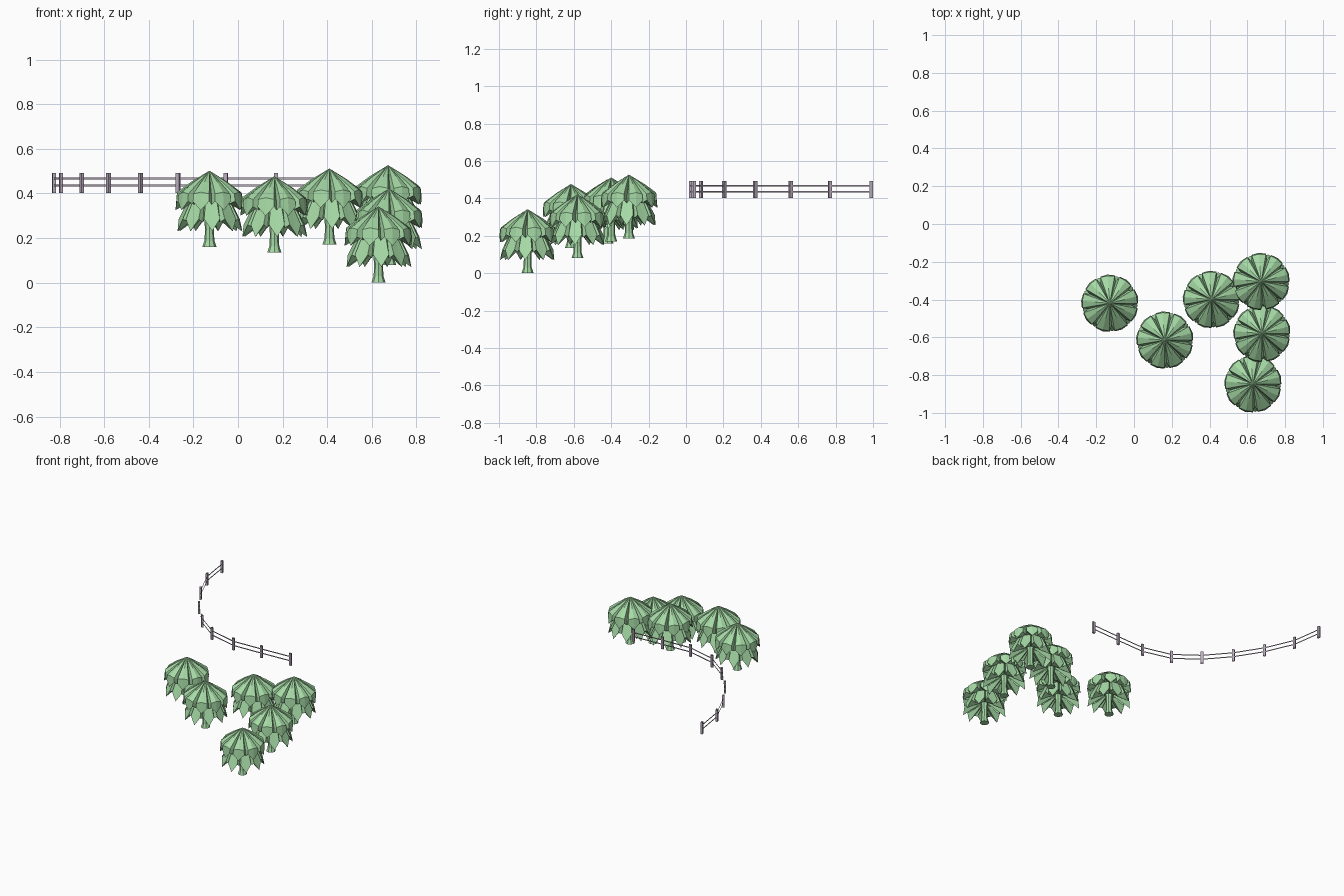
import bpy, bmesh, math
from mathutils import Vector

cube = bpy.data.objects.get("Cube")
if cube:
    bpy.data.objects.remove(cube, do_unlink=True)


def material(name, rgb):
    m = bpy.data.materials.new(name)
    m.use_nodes = True
    m.diffuse_color = (*rgb, 1)
    m.node_tree.nodes["Principled BSDF"].inputs["Base Color"].default_value = (*rgb, 1)
    return m


LEAF = material("leaf green", (0.38, 0.70, 0.38))
WOOD = material("mauve grey wood", (0.48, 0.40, 0.50))


def finish(name, bm, mat):
    mesh = bpy.data.meshes.new(name)
    bm.to_mesh(mesh)
    bm.free()
    mesh.materials.append(mat)
    obj = bpy.data.objects.new(name, mesh)
    bpy.context.collection.objects.link(obj)
    return obj


def loft(bm, rings):
    """Join neighbouring rings of equal size with quads."""
    for low, high in zip(rings, rings[1:]):
        n = len(low)
        for i in range(n):
            j = (i + 1) % n
            bm.faces.new((low[i], low[j], high[j], high[i]))


def petal_ring(bm, corner, tip, slit, petals, turn):
    """Ring of wide petals (corner, tip, corner) parted by narrow slits."""
    verts = []
    for i in range(petals):
        for part, (r, z) in ((0, corner), (0.37, tip), (0.74, corner), (0.87, slit)):
            a = math.tau * (i + part + turn) / petals
            verts.append(bm.verts.new((r * math.cos(a), r * math.sin(a), z)))
    return verts


def tier(bm, apex, rows, petals, turn):
    """Skirt of petals hanging from an apex, hollow underneath."""
    rings = [petal_ring(bm, *row, petals, turn) for row in rows]
    peak = bm.verts.new((0, 0, apex))
    top = rings[0]
    for i in range(len(top)):
        bm.faces.new((top[i], top[(i + 1) % len(top)], peak))
    loft(bm, rings[::-1])


def tree_mesh():
    bm = bmesh.new()
    # flared trunk
    rings = []
    for r, z in ((0.032, 0), (0.022, 0.03), (0.02, 0.08), (0.026, 0.16)):
        rings.append([bm.verts.new((r * math.cos(math.tau * i / 8),
                                    r * math.sin(math.tau * i / 8), z)) for i in range(8)])
    loft(bm, rings)
    bm.faces.new(rings[0][::-1])
    # lower skirt, then the crown
    inner = (0.03, 0.15)
    tier(bm, 0.29, [((0.10, 0.20), (0.105, 0.195), (0.09, 0.20)),
                    ((0.138, 0.125), (0.148, 0.07), (0.112, 0.11)),
                    (inner, inner, inner)], 9, 0.5)
    inner = (0.06, 0.22)
    tier(bm, 0.342, [((0.08, 0.287), (0.083, 0.292), (0.058, 0.275)),
                     ((0.146, 0.238), (0.146, 0.246), (0.118, 0.225)),
                     ((0.150, 0.205), (0.153, 0.165), (0.120, 0.19)),
                     (inner, inner, inner)], 9, 0)
    bmesh.ops.recalc_face_normals(bm, faces=bm.faces)
    return bm


# Trees stepping down the slope, sharing one mesh
spots = [(-0.128, -0.42, 0.16), (0.163, -0.615, 0.135), (0.41, -0.40, 0.17),
         (0.673, -0.305, 0.185), (0.677, -0.58, 0.08), (0.63, -0.847, 0)]
first = finish("tree_1", tree_mesh(), LEAF)
first.location = spots[0]
for k, spot in enumerate(spots[1:], 2):
    tree = bpy.data.objects.new(f"tree_{k}", first.data)
    tree.location = spot
    bpy.context.collection.objects.link(tree)

# Curved fence path
path = [Vector(p) for p in ((-0.825, 0.99), (-0.793, 0.77), (-0.70, 0.56), (-0.58, 0.37),
                            (-0.438, 0.205), (-0.27, 0.08), (-0.055, 0.025),
                            (0.17, 0.033), (0.40, 0.045))]

# Posts: square sleeves open at both ends
bm = bmesh.new()
for k, p in enumerate(path):
    along = (path[min(k + 1, len(path) - 1)] - path[max(k - 1, 0)]).normalized()
    side = Vector((-along.y, along.x))
    corners = [p + along * a * 0.009 + side * b * 0.007
               for a, b in ((-1, -1), (1, -1), (1, 1), (-1, 1))]
    loft(bm, [[bm.verts.new((c.x, c.y, z)) for c in corners] for z in (0.403, 0.492)])
finish("fence_posts", bm, WOOD)

# Rails: thin upright strips between the posts
for name, z in (("upper_rail", 0.467), ("lower_rail", 0.436)):
    bm = bmesh.new()
    low, high = [[bm.verts.new((p.x, p.y, z + dz)) for p in path] for dz in (-0.004, 0.004)]
    for i in range(len(path) - 1):
        bm.faces.new((low[i], low[i + 1], high[i + 1], high[i]))
    finish(name, bm, WOOD)
